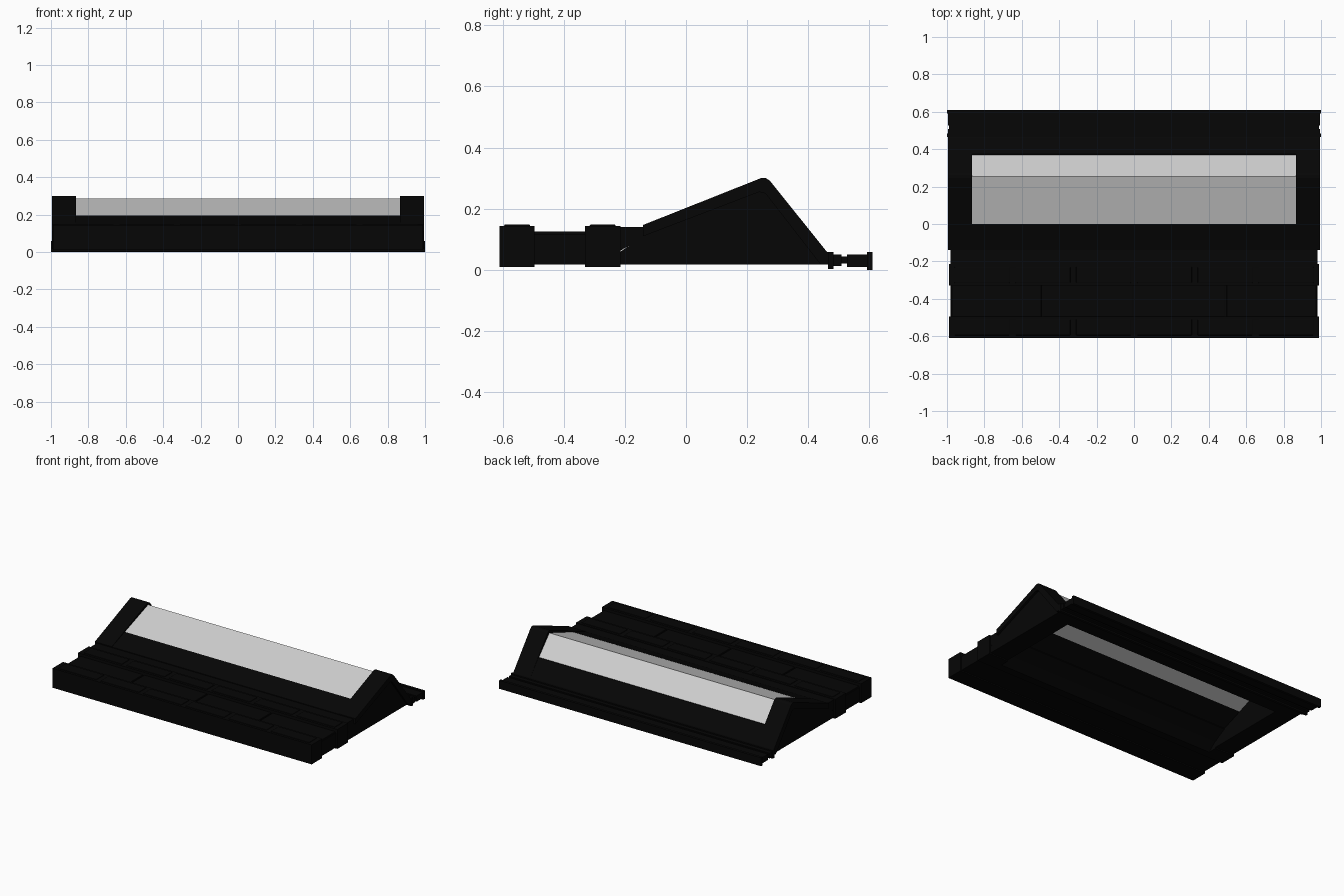
import bpy, bmesh

cube = bpy.data.objects.get("Cube")
if cube:
    bpy.data.objects.remove(cube, do_unlink=True)


def material(name, colour):
    m = bpy.data.materials.new(name)
    m.use_nodes = True
    m.diffuse_color = colour
    m.node_tree.nodes["Principled BSDF"].inputs["Base Color"].default_value = colour
    return m


BLACK = material("black rubber", (0.0018, 0.0018, 0.0018, 1))
WHITE = material("white panel", (0.63, 0.63, 0.63, 1))


def prism(name, profile, x0, x1, mat=BLACK, bevel=0):
    """Extrude a closed (y, z) profile along x."""
    bm = bmesh.new()
    face = bm.faces.new([bm.verts.new((x0, y, z)) for y, z in profile])
    ext = bmesh.ops.extrude_face_region(bm, geom=[face])
    moved = [v for v in ext["geom"] if isinstance(v, bmesh.types.BMVert)]
    bmesh.ops.translate(bm, verts=moved, vec=(x1 - x0, 0, 0))
    bmesh.ops.recalc_face_normals(bm, faces=bm.faces)
    mesh = bpy.data.meshes.new(name)
    bm.to_mesh(mesh)
    bm.free()
    ob = bpy.data.objects.new(name, mesh)
    bpy.context.collection.objects.link(ob)
    mesh.materials.append(mat)
    if bevel:
        mod = ob.modifiers.new("Bevel", "BEVEL")
        mod.width = bevel
        mod.segments = 2
    return ob


def box(name, x0, x1, y0, y1, z0, z1, bevel=0):
    return prism(name, [(y0, z0), (y1, z0), (y1, z1), (y0, z1)], x0, x1, BLACK, bevel)


# Front platform: two brick rows with a lower tiled strip between
box("front_brick_row", -0.99, 0.99, -0.61, -0.495, 0.01, 0.144)
prism("rear_brick_row", [(-0.33, 0.01), (-0.276, 0.01), (-0.215, 0.065),
                         (-0.215, 0.144), (-0.33, 0.144)], -0.99, 0.99)
for label, y0, y1 in (("front", -0.61, -0.495), ("rear", -0.33, -0.215)):
    for i in range(6):
        x = (i - 2.5) * 0.325
        box(f"{label}_brick_{i + 1}", x - 0.147, x + 0.147,
            y0 + 0.015, y1 - 0.015, 0.135, 0.148, 0.003)
box("middle_strip", -0.98, 0.98, -0.5, -0.32, 0.018, 0.118)
for i in range(4):
    x = (i - 1.5) * 0.49
    box(f"middle_tile_{i + 1}", x - 0.24, x + 0.24, -0.497, -0.328, 0.1, 0.126, 0.004)
prism("step_strip", [(-0.22, 0.06), (-0.13, 0.11), (-0.13, 0.14), (-0.22, 0.14)], -0.98, 0.98)

# Wedge ends: solid cheek, raised chevron rim and brick foot on each side
cheek = [(-0.276, 0.018), (-0.14, 0.11), (0.24, 0.255), (0.26, 0.25), (0.44, 0.018)]
rim = [(-0.14, 0.11), (-0.14, 0.147), (0.245, 0.3), (0.262, 0.3), (0.275, 0.291),
       (0.46, 0.06), (0.48, 0.05), (0.48, 0.018), (0.44, 0.018), (0.26, 0.25), (0.24, 0.255)]
for side, s in (("left", 1), ("right", -1)):
    prism(side + "_cheek", cheek, s * 0.84, s * 0.98)
    prism(side + "_chevron_rim", rim, s * 0.865, s * 0.995)
    box(side + "_brick_foot", s * 0.84, s * 0.99, -0.276, -0.215, 0.01, 0.14)

# Wedge centre: dark lower bands and the recessed white panel over a hollow
prism("front_slope_band", [(-0.14, 0.11), (-0.14, 0.145), (0, 0.196), (0, 0.183)], -0.87, 0.87)
prism("back_slope_band", [(0.36, 0.018), (0.48, 0.018), (0.48, 0.05), (0.46, 0.06),
                          (0.375, 0.162), (0.36, 0.16)], -0.87, 0.87)
prism("white_ridge_panel", [(0, 0.195), (0.255, 0.286), (0.375, 0.155), (0.36, 0.152),
                            (0.25, 0.27), (0, 0.183)], -0.866, 0.866, WHITE)

# Back rail: ribs and narrower strips between them
box("rail_inner_rib", -1, 1, 0.465, 0.483, 0.003, 0.058)
box("rail_step", -0.995, 0.995, 0.483, 0.508, 0.013, 0.05)
box("rail_neck", -0.99, 0.99, 0.508, 0.526, 0.02, 0.043)
box("rail_plate", -0.995, 0.995, 0.526, 0.592, 0.01, 0.05)
box("rail_outer_rib", -1, 1, 0.592, 0.61, 0, 0.058)
